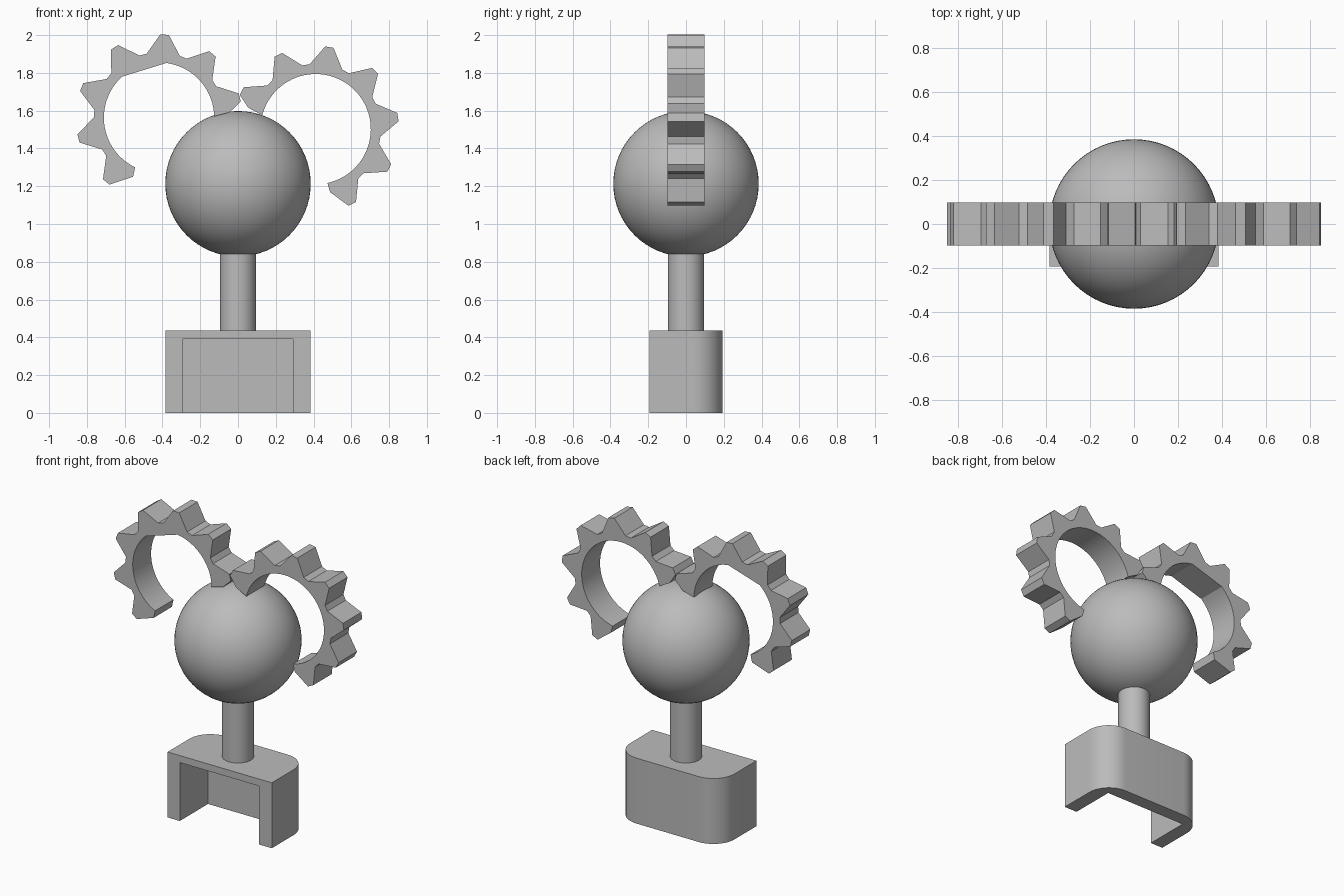
import bpy
import bmesh
from math import radians, cos, sin, pi

cube = bpy.data.objects.get("Cube")
if cube:
    bpy.data.objects.remove(cube, do_unlink=True)

# One plain grey for every part
grey = bpy.data.materials.new("grey")
grey.use_nodes = True
colour = (0.5, 0.5, 0.5, 1)
grey.diffuse_color = colour
grey.node_tree.nodes["Principled BSDF"].inputs["Base Color"].default_value = colour


def smooth(obj, angle=15):
    bpy.ops.object.select_all(action="DESELECT")
    obj.select_set(True)
    bpy.context.view_layer.objects.active = obj
    bpy.ops.object.shade_smooth_by_angle(angle=radians(angle))


def finish(obj, name):
    obj.name = name
    obj.data.materials.clear()
    obj.data.materials.append(grey)
    smooth(obj)
    return obj


def prism(name, points, offset):
    """Extrude a closed outline of 3D points along offset."""
    bm = bmesh.new()
    face = bm.faces.new([bm.verts.new(p) for p in points])
    top = bmesh.ops.extrude_face_region(bm, geom=[face])["geom"]
    bmesh.ops.translate(bm, vec=offset, verts=[v for v in top if isinstance(v, bmesh.types.BMVert)])
    bmesh.ops.recalc_face_normals(bm, faces=bm.faces)
    mesh = bpy.data.meshes.new(name)
    bm.to_mesh(mesh)
    bm.free()
    obj = bpy.data.objects.new(name, mesh)
    bpy.context.collection.objects.link(obj)
    return obj


# Base: block with rounded back corners, hollow to the front and below
HALF_X, HALF_Y, CORNER = 0.385, 0.193, 0.155
outline = [(-HALF_X, -HALF_Y, 0), (HALF_X, -HALF_Y, 0)]
for side, start in ((1, 0), (-1, 90)):
    for i in range(13):
        a = radians(start + i * 7.5)
        outline.append((side * (HALF_X - CORNER) + CORNER * cos(a),
                        HALF_Y - CORNER + CORNER * sin(a), 0))
base = prism("base", outline, (0, 0, 0.437))

cutter = prism("base_cutter", [(-0.295, -0.5, -0.2), (0.292, -0.5, -0.2),
                               (0.292, 0.105, -0.2), (-0.295, 0.105, -0.2)], (0, 0, 0.59))
cutter.hide_render = True
hollow = base.modifiers.new("hollow", "BOOLEAN")
hollow.operation = "DIFFERENCE"
hollow.solver = "EXACT"
hollow.object = cutter
bpy.context.view_layer.objects.active = base
bpy.ops.object.modifier_apply(modifier="hollow")
bpy.data.objects.remove(cutter, do_unlink=True)
finish(base, "base")

# Neck and head
bpy.ops.mesh.primitive_cylinder_add(vertices=48, radius=0.096, depth=0.48, location=(0, 0, 0.675))
finish(bpy.context.object, "neck")
bpy.ops.mesh.primitive_uv_sphere_add(segments=64, ring_count=32, radius=0.385, location=(0, 0, 1.213))
finish(bpy.context.object, "head")

# Broken gears: seven teeth of a ten-tooth ring, angles measured from the inner end
INNER, ROOT, TIP, THICK = 0.292, 0.345, 0.441, 0.194


def gear(name, centre, side, turn, first, last, end_outer, flat=None):
    """Partial gear ring; side flips it in x, flat is an unrounded span of the bore."""
    polar = [(first + 3, 0.375)]
    for k in range(7):
        mid = 14 + 36.1 * k
        polar += [(mid - 2.9, TIP), (mid + 2.9, TIP)]
        if k < 6:
            polar += [(mid + 14.8, ROOT), (mid + 21.3, ROOT)]
    polar.append((end_outer, ROOT - 0.003))
    steps = 54
    for i in range(steps + 1):
        a = last + (first - last) * i / steps
        if not (flat and flat[0] < a < flat[1]):
            polar.append((a, INNER))
    points = [(centre[0] + side * r * cos(radians(a + turn)), -THICK / 2,
               centre[1] + r * sin(radians(a + turn))) for a, r in polar]
    return finish(prism(name, points, (0, THICK, 0)), name)


gear("right_gear", (-0.418, 1.563), 1, 0, 1.4, 244.3, 246.3, flat=(86, 128))
gear("left_gear", (0.411, 1.502), -1, 13.3, 1.4, 244.3, 243.8)
